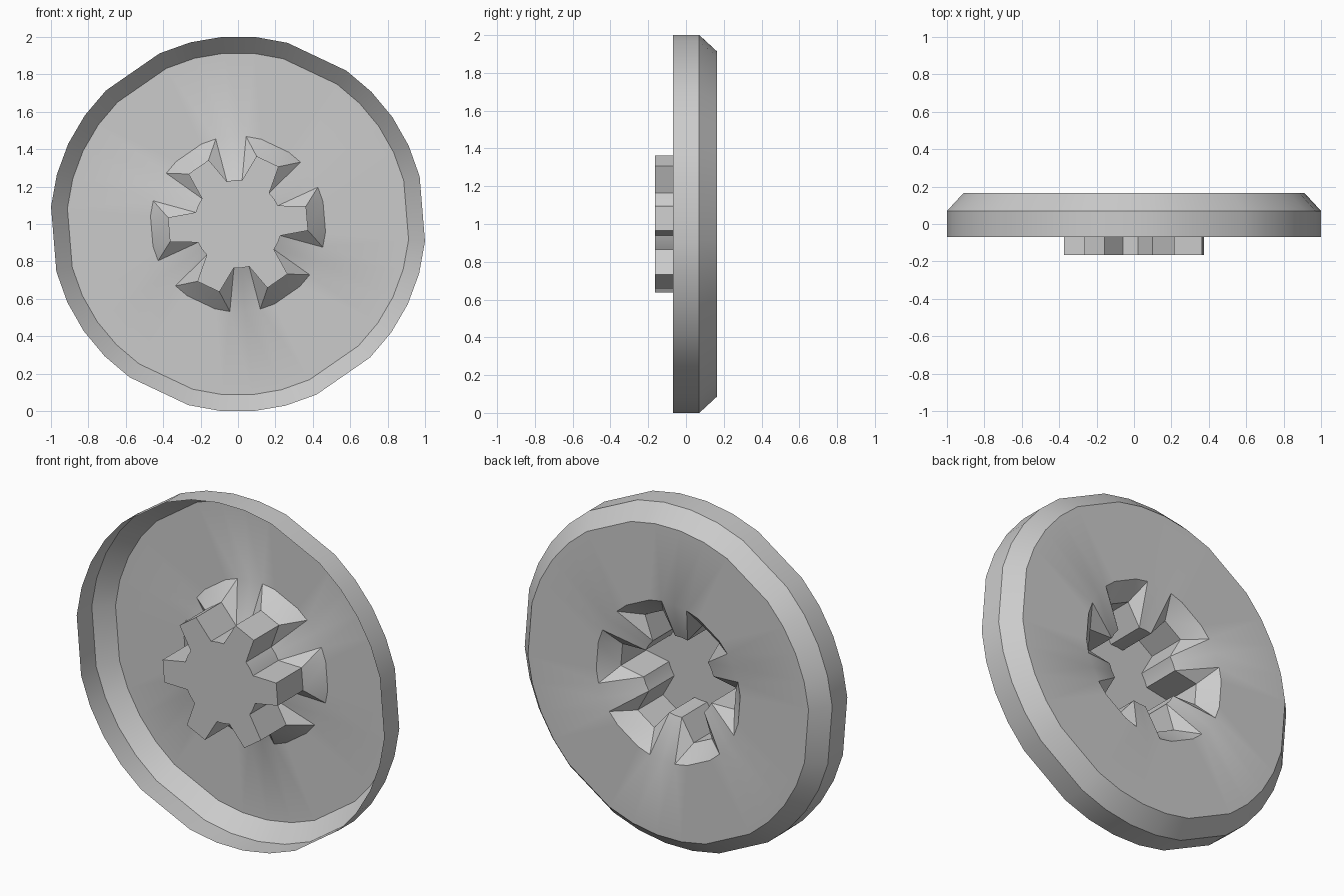
import bpy, bmesh, math

if "Cube" in bpy.data.objects:
    bpy.data.objects.remove(bpy.data.objects["Cube"], do_unlink=True)

# Plain grey material
grey = bpy.data.materials.new("plain grey")
grey.use_nodes = True
colour = (0.6, 0.6, 0.6, 1)
grey.diffuse_color = colour
grey.node_tree.nodes["Principled BSDF"].inputs["Base Color"].default_value = colour

# Six repeats around the axis: tooth tip, tooth roots and mid gap
TILT = 4.7
OFFSETS = (-20, -10, 10, 20, 30)
TIP, ROOT = 0.376, 0.235
FRONT, STEP, BACK = -0.165, 0.07, 0.165
angles = [(TILT + 60 * k + o, abs(o) == 10) for k in range(6) for o in OFFSETS]
n = len(angles)

bm = bmesh.new()


def ring(y, radius, tip=None):
    """Loop of vertices around the y axis; tip is the radius on the teeth."""
    verts = []
    for a, on_tip in angles:
        r = tip if tip and on_tip else radius
        t = math.radians(a)
        verts.append(bm.verts.new((r * math.cos(t), y, 1 + r * math.sin(t))))
    return verts


# Sheet from the toothed hub cap out to the rim lip
hub_front = ring(FRONT, ROOT, TIP)
hub_back = ring(STEP, ROOT, TIP)
rings = [hub_front, hub_back, ring(BACK, 0.47), ring(BACK, 0.916),
         ring(STEP, 1.004), ring(-0.07, 1.004)]
bm.faces.new(hub_front)
for inner, outer in zip(rings, rings[1:]):
    for i in range(n):
        j = (i + 1) % n
        a, b, c, d = inner[i], inner[j], outer[j], outer[i]
        flank = angles[i][1] != angles[j][1]
        if inner is hub_back and flank:
            # Tooth flanks fold from the tip corner to the gap edge
            if angles[i][1]:
                bm.faces.new((a, b, c))
                bm.faces.new((a, c, d))
            else:
                bm.faces.new((a, b, d))
                bm.faces.new((b, c, d))
        else:
            bm.faces.new((a, b, c, d))
bmesh.ops.recalc_face_normals(bm, faces=bm.faces)

mesh = bpy.data.meshes.new("toothed_disc")
bm.to_mesh(mesh)
bm.free()
mesh.materials.append(grey)
disc = bpy.data.objects.new("toothed_disc", mesh)
bpy.context.collection.objects.link(disc)
bpy.context.view_layer.objects.active = disc
disc.select_set(True)
bpy.ops.object.shade_smooth_by_angle(angle=math.radians(30))
